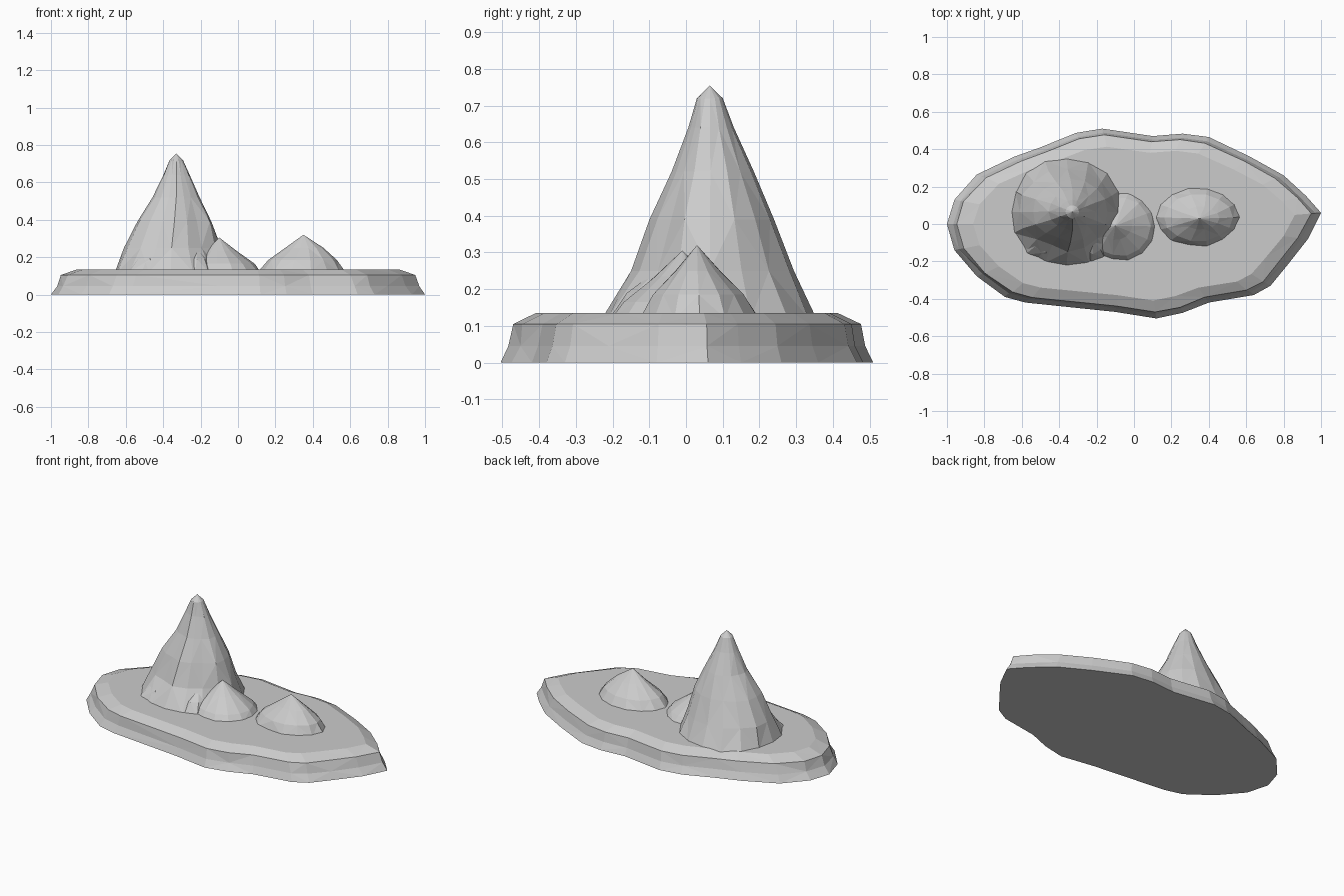
import bpy, bmesh, math, random

if "Cube" in bpy.data.objects:
    bpy.data.objects.remove(bpy.data.objects["Cube"])

random.seed(4)


def loft(name, rings, apex=None):
    """Join equal-length rings with triangles, cap the ends flat or with a peak."""
    bm = bmesh.new()
    loops = [[bm.verts.new(p) for p in ring] for ring in rings]
    n = len(loops[0])
    for k, (a, b) in enumerate(zip(loops, loops[1:])):
        for i in range(n):
            j = (i + 1) % n
            if (i + k) % 2:
                bm.faces.new((a[i], a[j], b[j]))
                bm.faces.new((a[i], b[j], b[i]))
            else:
                bm.faces.new((a[i], a[j], b[i]))
                bm.faces.new((a[j], b[j], b[i]))
    bm.faces.new(loops[0][::-1])
    if apex:
        tip = bm.verts.new(apex)
        for i in range(n):
            bm.faces.new((loops[-1][i], loops[-1][(i + 1) % n], tip))
    else:
        bm.faces.new(loops[-1])
    bmesh.ops.recalc_face_normals(bm, faces=bm.faces)
    mesh = bpy.data.meshes.new(name)
    bm.to_mesh(mesh)
    bm.free()
    obj = bpy.data.objects.new(name, mesh)
    bpy.context.collection.objects.link(obj)
    return obj


def hill(name, apex, profile, sides, jitter, gully=None):
    """Faceted peak: profile rows are (z, x0, x1, y0, y1) extents of each ring."""
    rings = []
    for k, (z, x0, x1, y0, y1) in enumerate(profile):
        ring = []
        for i in range(sides):
            a = 2 * math.pi * i / sides
            f = 1 + random.uniform(-jitter, jitter)
            if gully and 0 < k < len(profile) - 1:
                f *= gully.get(i, 1)
            ring.append(((x0 + x1) / 2 + (x1 - x0) / 2 * f * math.cos(a),
                         (y0 + y1) / 2 + (y1 - y0) / 2 * f * math.sin(a), z))
        rings.append(ring)
    return loft(name, rings, apex)


# Island slab: shoreline outline stepped inward as it rises
shore = [(1.0, .06), (.92, .15), (.8, .26), (.62, .36), (.4, .465), (.26, .483),
         (.1, .47), (-.17, .51), (-.31, .487), (-.5, .41), (-.64, .36),
         (-.84, .265), (-.96, .13), (-1.0, 0), (-.96, -.14), (-.84, -.28),
         (-.69, -.39), (-.58, -.42), (-.1, -.47), (.12, -.505), (.26, -.475),
         (.4, -.42), (.64, -.38), (.73, -.33), (.82, -.22), (.93, -.08)]
slab = []
for z, sx, sy in ((0, 1, 1), (.045, .975, .96), (.105, .95, .94), (.135, .86, .81)):
    wob = .012 if 0 < z < .13 else 0
    slab.append([(x * sx * (1 - random.uniform(0, wob)),
                  y * sy * (1 - random.uniform(0, wob)), z) for x, y in shore])
loft("island_base", slab)

# Tall main peak, slightly carved by gullies on its front
hill("main_peak", (-.33, .065, .755), [
    (.12, -.665, -.055, -.23, .36), (.25, -.615, -.095, -.165, .295),
    (.39, -.54, -.14, -.11, .24), (.52, -.455, -.205, -.05, .183),
    (.64, -.40, -.26, .0, .13), (.72, -.365, -.295, .03, .10)],
    16, .03, {10: .9, 11: .84, 12: .93, 13: .88, 14: .86})

# Low spurs at the foot of the main peak
hill("left_spur", (-.46, -.06, .27), [
    (.12, -.62, -.34, -.2, .06), (.19, -.56, -.38, -.15, .03)], 8, .05)
hill("front_spur", (-.22, -.08, .25), [
    (.12, -.33, -.13, -.21, .0), (.19, -.28, -.16, -.16, -.02)], 8, .05)

# Two smaller hills
hill("middle_hill", (-.1, -.01, .305), [
    (.12, -.27, .125, -.205, .175), (.165, -.24, .085, -.17, .145),
    (.235, -.175, -.01, -.085, .065)], 14, .03)
hill("right_hill", (.35, .03, .32), [
    (.12, .105, .57, -.125, .2), (.185, .165, .525, -.09, .16),
    (.25, .255, .455, -.03, .093)], 14, .03)
